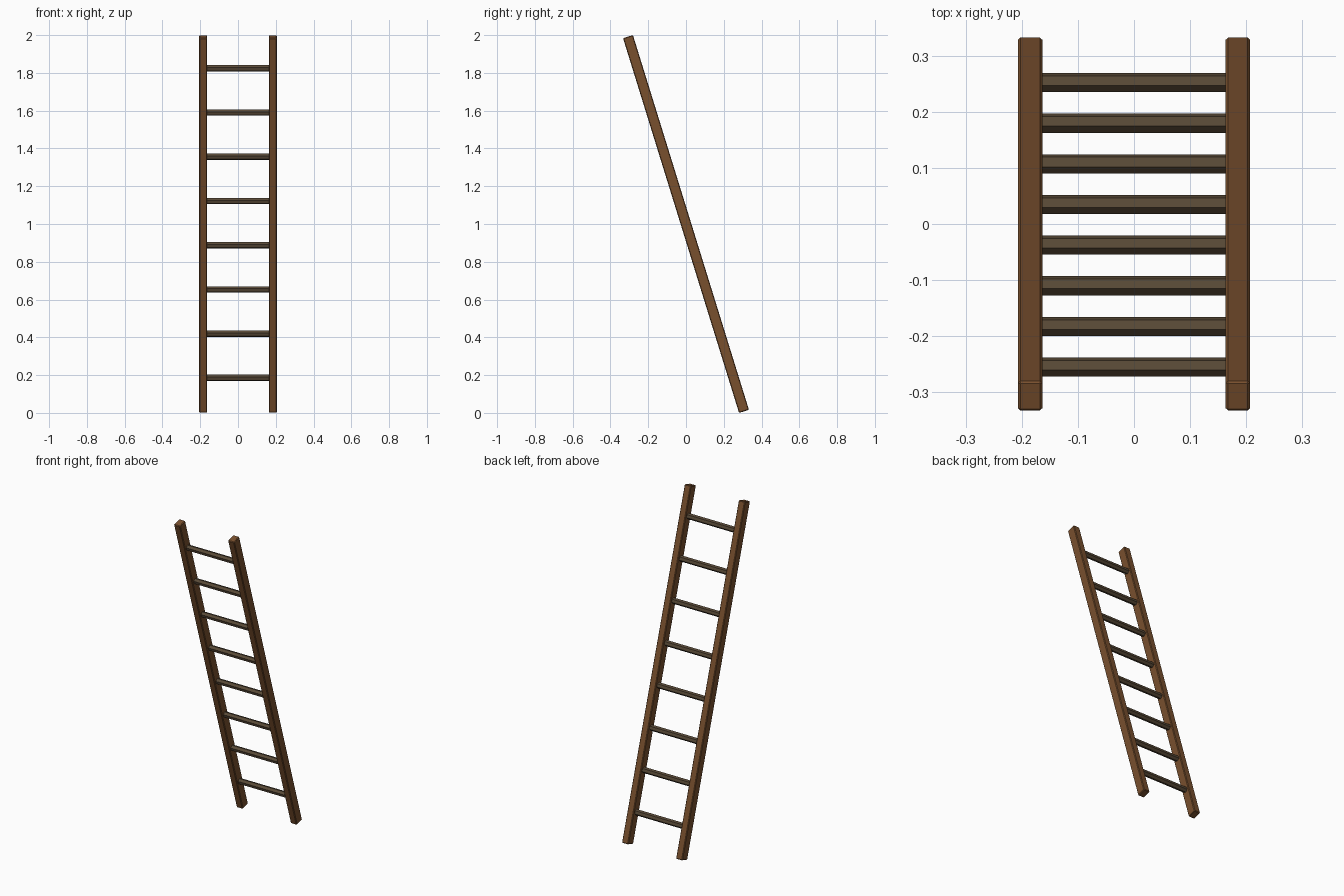
import bpy
import math
from mathutils import Matrix, Vector

cube = bpy.data.objects.get("Cube")
if cube:
    bpy.data.objects.remove(cube, do_unlink=True)

TILT = math.radians(17.2)
RAIL = Vector((0.043, 0.055, 2.077))   # width, depth, length
RAIL_X = 0.185
RUNGS = 8
SPACING = 0.245
RUNG_RADIUS = 0.0175

# Whole ladder leans towards -y, centred at half height
LEAN = Matrix.Translation((0, 0, 1)) @ Matrix.Rotation(TILT, 4, 'X')


def material(name, color):
    mat = bpy.data.materials.new(name)
    mat.use_nodes = True
    mat.diffuse_color = color
    mat.node_tree.nodes["Principled BSDF"].inputs["Base Color"].default_value = color
    return mat


def finish(name, local, mat):
    obj = bpy.context.object
    obj.name = name
    obj.data.transform(LEAN @ local)
    obj.data.materials.append(mat)
    return obj


rail_wood = material("warm brown wood", (0.19, 0.08, 0.027, 1))
rung_wood = material("dark grey brown wood", (0.10, 0.068, 0.038, 1))

# Side rails with softened edges
for side, name in ((1, "left_rail"), (-1, "right_rail")):
    bpy.ops.mesh.primitive_cube_add(size=1)
    local = Matrix.Translation((side * RAIL_X, 0, 0)) @ Matrix.Diagonal((*RAIL, 1))
    rail = finish(name, local, rail_wood)
    bevel = rail.modifiers.new("soft_edges", 'BEVEL')
    bevel.width = 0.004
    bevel.segments = 1

# Six-sided rungs, evenly spaced, ending inside the rails
for i in range(RUNGS):
    bpy.ops.mesh.primitive_cylinder_add(vertices=6, radius=RUNG_RADIUS, depth=2 * RAIL_X)
    height = (i - (RUNGS - 1) / 2) * SPACING + 0.005
    # Turn the cylinder along x with one edge pointing up the ladder
    local = Matrix.Translation((0, 0, height)) @ Matrix.Rotation(math.pi / 2, 4, 'Y') \
        @ Matrix.Rotation(math.pi / 2, 4, 'Z')
    finish(f"rung_{i + 1}", local, rung_wood)
